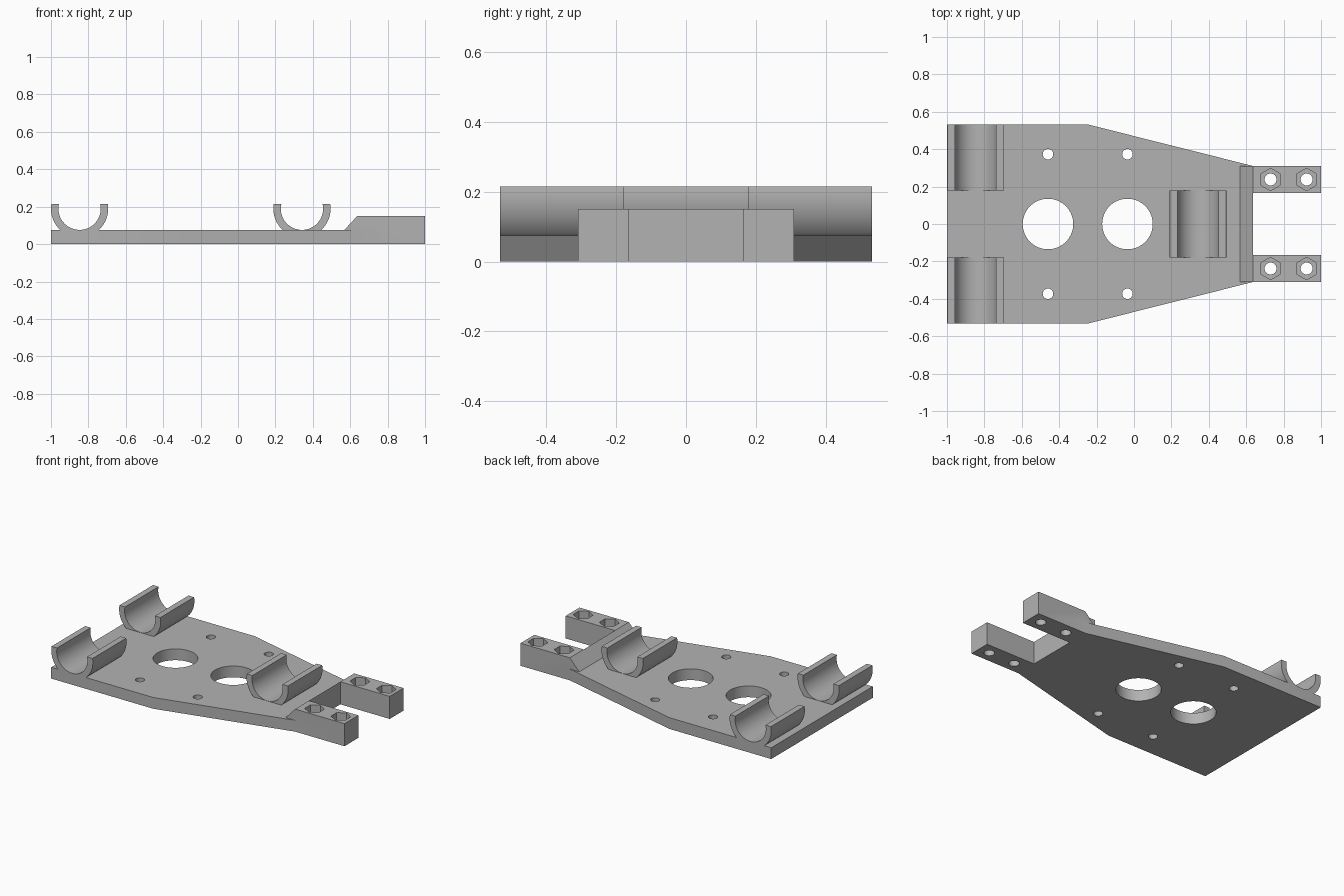
import bpy
import bmesh
from math import sin, cos, pi, radians, asin
from mathutils import Matrix, Vector

cube = bpy.data.objects.get("Cube")
if cube:
    bpy.data.objects.remove(cube, do_unlink=True)

grey = bpy.data.materials.new("plain grey")
grey.use_nodes = True
GREY = (0.45, 0.45, 0.45, 1)
grey.diffuse_color = GREY
grey.node_tree.nodes["Principled BSDF"].inputs["Base Color"].default_value = GREY

PLATE_TOP = 0.075
HALF_WIDTH = 0.533
NOSE_HALF = 0.31
NOSE_TOP = 0.15
NOSE_X = 0.637
SLOT_HALF = 0.165


def prism(name, points, start, end, axis):
    """Extrude a closed outline from start to end along z or y."""
    place = (lambda p: (p[0], p[1], start)) if axis == "z" else (lambda p: (p[0], start, p[1]))
    push = Vector((0, 0, end - start)) if axis == "z" else Vector((0, end - start, 0))
    bm = bmesh.new()
    face = bm.faces.new([bm.verts.new(place(p)) for p in points])
    grown = bmesh.ops.extrude_face_region(bm, geom=[face], use_keep_orig=True)
    bmesh.ops.translate(bm, vec=push,
                        verts=[v for v in grown["geom"] if isinstance(v, bmesh.types.BMVert)])
    bmesh.ops.recalc_face_normals(bm, faces=bm.faces)
    mesh = bpy.data.meshes.new(name)
    bm.to_mesh(mesh)
    bm.free()
    mesh.materials.append(grey)
    obj = bpy.data.objects.new(name, mesh)
    bpy.context.collection.objects.link(obj)
    return obj


def ring(x, y, radius, sides, turn=0):
    return [(x + radius * cos(turn + 2 * pi * i / sides),
             y + radius * sin(turn + 2 * pi * i / sides)) for i in range(sides)]


def combine(target, tool, operation):
    """Bake a boolean into the target and drop the tool."""
    mod = target.modifiers.new("boolean", "BOOLEAN")
    mod.operation = operation
    mod.solver = "EXACT"
    mod.object = tool
    graph = bpy.context.evaluated_depsgraph_get()
    baked = bpy.data.meshes.new_from_object(target.evaluated_get(graph))
    target.modifiers.clear()
    target.data = baked
    bpy.data.objects.remove(tool, do_unlink=True)


def cut(target, outline, bottom, top):
    combine(target, prism("cutter", outline, bottom, top, "z"), "DIFFERENCE")


# Tapered base plate
half = [(-1, HALF_WIDTH), (-0.25, HALF_WIDTH), (NOSE_X, NOSE_HALF)]
outline = half + [(x, -y) for x, y in reversed(half)]
base = prism("base_plate", outline, 0, PLATE_TOP, "z")

# Raised nose with a ramp, slotted into two mounting arms
nose_profile = [(0.568, 0), (0.568, PLATE_TOP), (NOSE_X, NOSE_TOP), (1, NOSE_TOP), (1, 0)]
nose = prism("nose", nose_profile, -NOSE_HALF, NOSE_HALF, "y")
combine(base, nose, "UNION")
slot = [(NOSE_X, -SLOT_HALF), (1.1, -SLOT_HALF), (1.1, SLOT_HALF), (NOSE_X, SLOT_HALF)]
cut(base, slot, -0.1, 0.3)

# Large openings and small screw holes in the plate
for x in (-0.46, -0.035):
    cut(base, ring(x, 0, 0.135, 64), -0.1, 0.3)
    for side in (-1, 1):
        cut(base, ring(x, side * 0.373, 0.028, 32), -0.1, 0.3)

# Bolt holes with hexagonal nut pockets in the arms
for x in (0.73, 0.923):
    for side in (-1, 1):
        y = side * 0.238
        cut(base, ring(x, y, 0.032, 32), -0.1, 0.3)
        cut(base, ring(x, y, 0.06, 6, pi / 6), 0.1, 0.3)


# Open half-round bearing cradles
def cradle(name, x, y_start, y_end):
    inner, outer, top = 0.113, 0.153, 0.215
    centre = PLATE_TOP + inner + 0.001

    def arc(radius, steps=48):
        lift = asin((top - centre) / radius)
        first, sweep = pi - lift, pi + 2 * lift
        angles = [first + sweep * i / steps for i in range(steps + 1)]
        return [(x + radius * cos(a), max(centre + radius * sin(a), PLATE_TOP - 0.005))
                for a in angles]

    return prism(name, arc(inner) + arc(outer)[::-1], y_start, y_end, "y")


parts = [base,
         cradle("left_end_cradle", -0.847, 0.18, HALF_WIDTH),
         cradle("right_end_cradle", -0.847, -HALF_WIDTH, -0.18),
         cradle("middle_cradle", 0.342, -0.18, 0.18)]

# Smooth the round surfaces and keep the corners crisp
bpy.ops.object.select_all(action="DESELECT")
for part in parts:
    part.select_set(True)
bpy.context.view_layer.objects.active = base
bpy.ops.object.shade_smooth_by_angle(angle=radians(30))
